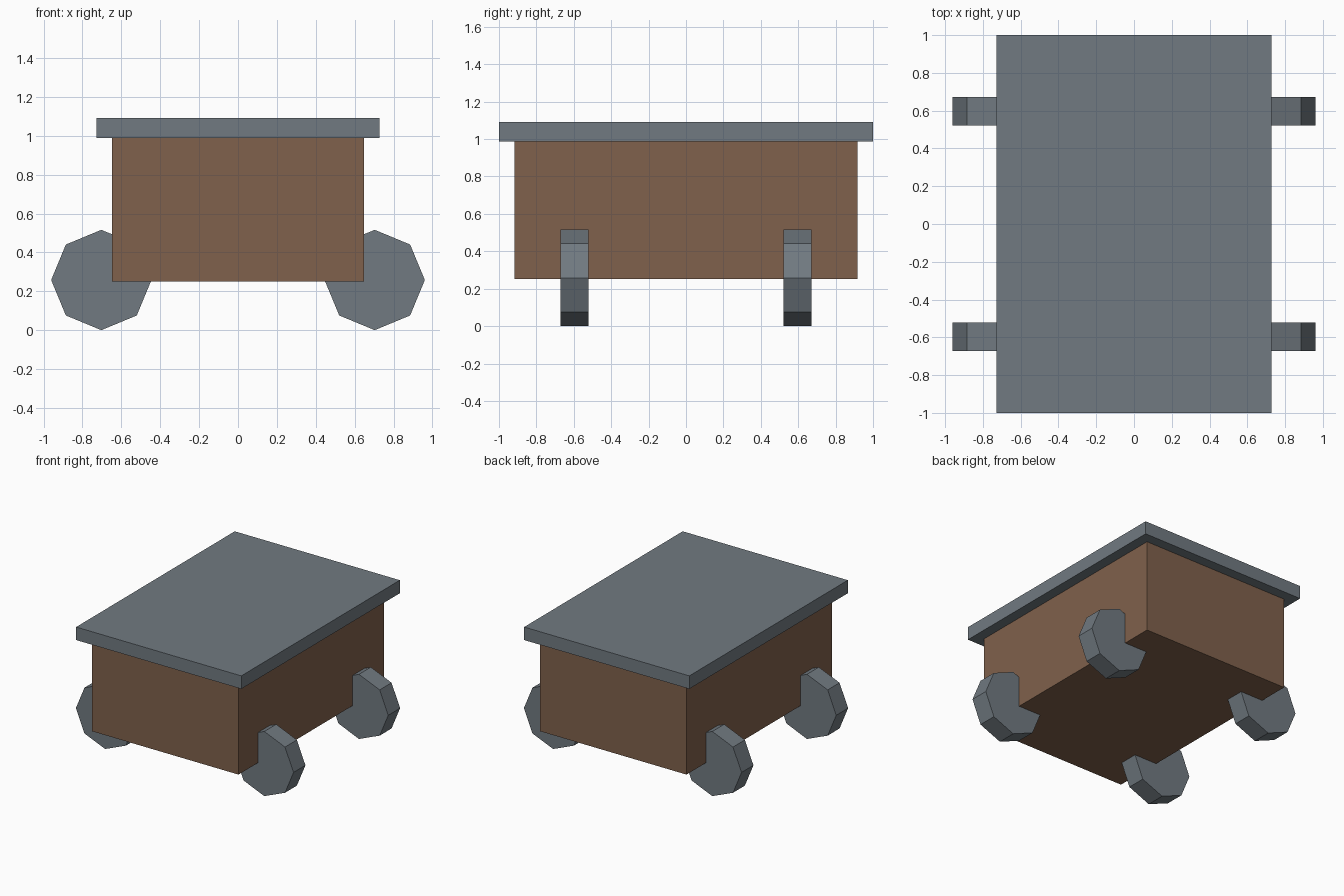
import bpy
import math

if "Cube" in bpy.data.objects:
    bpy.data.objects.remove(bpy.data.objects["Cube"])


def material(name, rgb):
    # sRGB 0-255 to linear
    lin = [((c / 255 + 0.055) / 1.055) ** 2.4 for c in rgb]
    m = bpy.data.materials.new(name)
    m.diffuse_color = (*lin, 1)
    m.use_nodes = True
    m.node_tree.nodes["Principled BSDF"].inputs["Base Color"].default_value = m.diffuse_color
    return m


WOOD = material("brown wood", (128, 97, 76))
METAL = material("blue grey metal", (113, 122, 129))


def box(name, size, z, mat):
    bpy.ops.mesh.primitive_cube_add(size=1, location=(0, 0, z))
    ob = bpy.context.object
    ob.name = name
    ob.scale = size
    bpy.ops.object.transform_apply(location=False, rotation=False, scale=True)
    ob.data.materials.append(mat)


def wheel(name, x, y):
    # eight-sided wheel with a corner pointing straight up, axle along y
    bpy.ops.mesh.primitive_cylinder_add(vertices=8, radius=0.258, depth=0.15,
                                        location=(x, y, 0.258),
                                        rotation=(math.pi / 2, 0, 0))
    ob = bpy.context.object
    ob.name = name
    ob.data.materials.append(METAL)


# Wooden body and overhanging lid
box("body", (1.294, 1.836, 0.737), 0.6195, WOOD)
box("lid", (1.458, 2.0, 0.104), 1.04, METAL)

# Four wheels
for sx, side in ((-1, "left"), (1, "right")):
    for sy, end in ((-1, "front"), (1, "back")):
        wheel(f"{end}_{side}_wheel", sx * 0.703, sy * 0.597)
